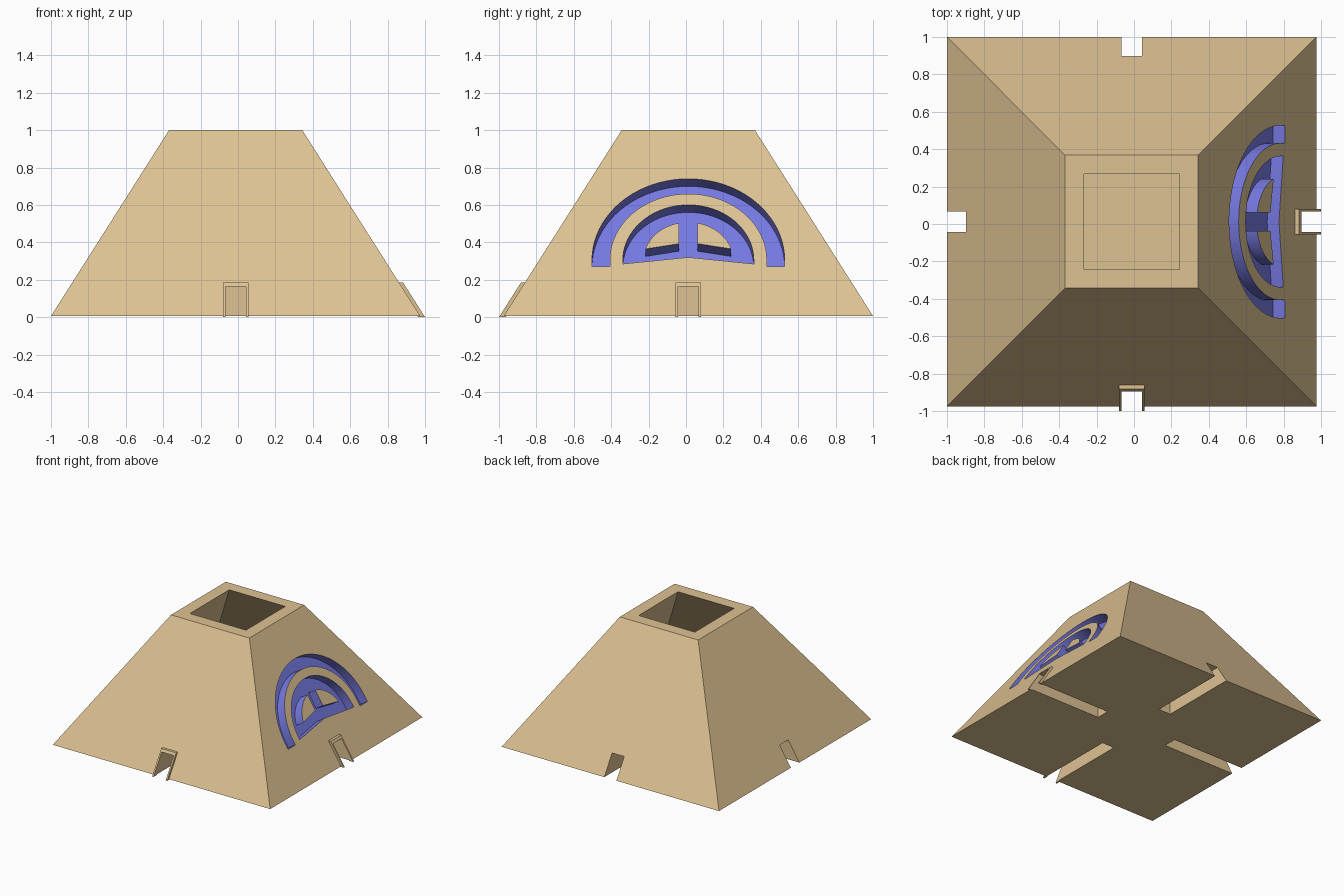
import bpy, bmesh, math
from mathutils import Vector, Matrix

if "Cube" in bpy.data.objects:
    bpy.data.objects.remove(bpy.data.objects["Cube"])

CX, CY = -0.0125, 0.0125          # axis of the building
SLOPE = 0.635                     # horizontal run per unit of height


def half(z):
    """Half width of the sloped walls at height z."""
    return 0.356 + SLOPE * (1 - z)


def material(name, rgb):
    m = bpy.data.materials.new(name)
    m.diffuse_color = (*rgb, 1)
    m.use_nodes = True
    m.node_tree.nodes["Principled BSDF"].inputs["Base Color"].default_value = m.diffuse_color
    return m


MATS = [material("sand", (0.73, 0.54, 0.29)), material("blue", (0.18, 0.19, 0.75))]


def loft(name, lower, upper, mat=0):
    """Closed solid between two matching outlines."""
    bm = bmesh.new()
    a = [bm.verts.new(p) for p in lower]
    b = [bm.verts.new(p) for p in upper]
    n = len(a)
    bm.faces.new(a)
    bm.faces.new(b)
    for i in range(n):
        j = (i + 1) % n
        bm.faces.new((a[i], a[j], b[j], b[i]))
    bmesh.ops.recalc_face_normals(bm, faces=bm.faces)
    me = bpy.data.meshes.new(name)
    bm.to_mesh(me)
    bm.free()
    for m in MATS:
        me.materials.append(m)
    for p in me.polygons:
        p.material_index = mat
    ob = bpy.data.objects.new(name, me)
    bpy.context.collection.objects.link(ob)
    return ob


def square(h, z):
    return [(CX + sx * h, CY + sy * h, z) for sx, sy in ((-1, -1), (1, -1), (1, 1), (-1, 1))]


def cut(ob, cutter):
    """Subtract cutter from ob and discard it."""
    mod = ob.modifiers.new("cut", 'BOOLEAN')
    mod.operation = 'DIFFERENCE'
    mod.solver = 'EXACT'
    mod.object = cutter
    bpy.context.view_layer.objects.active = ob
    bpy.ops.object.modifier_apply(modifier=mod.name)
    bpy.data.objects.remove(cutter, do_unlink=True)


def around(points, angle):
    """Turn points given for the front side about the building axis."""
    r = Matrix.Rotation(angle, 3, 'Z')
    return [r @ Vector(p) + Vector((CX, CY, 0)) for p in points]


# sloped body with a hollow following the walls
body = loft("sloped_body", square(half(0.005), 0.005), square(half(1), 1))
cut(body, loft("hollow", square(half(0.2) - 0.101, 0.2), square(half(1.1) - 0.101, 1.1)))

# doorway slot in each side
for k in range(4):
    lo, hi = ([(-0.055, -1.2, z), (0.055, -1.2, z), (0.055, -0.33, z), (-0.055, -0.33, z)]
              for z in (-0.1, 0.165))
    cut(body, loft("slot", around(lo, k * math.pi / 2), around(hi, k * math.pi / 2)))

# door frames on the front and right sides, leaning with the wall
U_SHAPE = [(-0.068, 0), (-0.068, 0.185), (0.068, 0.185), (0.068, 0),
           (0.055, 0), (0.055, 0.165), (-0.055, 0.165), (-0.055, 0)]
for name, ang in (("front_door_frame", 0), ("right_door_frame", math.pi / 2)):
    outer = [(x, -half(z) - 0.0215, z) for x, z in U_SHAPE]
    inner = [(x, -half(z) + 0.015, z) for x, z in U_SHAPE]
    loft(name, around(inner, ang), around(outer, ang))

# frame lying in the right wall, for the recessed arches
UP = Vector((-SLOPE, 0, 1)).normalized()
OUT = Vector((1, 0, SLOPE)).normalized()
ORIGIN = Vector((CX + half(0.305), CY, 0.305))


def wall_prism(outline, low=-0.075, high=0.06):
    def place(w):
        return [ORIGIN + Vector((0, u, 0)) + UP * v + OUT * w for u, v in outline]
    return loft("wall_cutter", place(low), place(high), 1)


def arc(r, a0, a1, n=40):
    return [(r * math.cos(a0 + (a1 - a0) * i / n), r * math.sin(a0 + (a1 - a0) * i / n))
            for i in range(n + 1)]


# outer arch groove
leg = -0.041
outer_arch = ([(0.515, leg)] + arc(0.515, 0, math.pi) + [(-0.515, leg), (-0.42, leg)]
              + arc(0.42, math.pi, 0) + [(0.42, leg)])
cut(body, wall_prism(outer_arch))

# inner half-round groove with two raised islands
inner_arch = wall_prism([(0.35, -0.024)] + arc(0.35, 0, math.pi) + [(-0.35, -0.024), (0, 0.018)])
island = arc(0.24, 0.30, math.acos(0.05 / 0.24), 20) + [(0.05, 0.104)]
for s in (1, -1):
    cut(inner_arch, wall_prism([(s * u, v) for u, v in island], -0.2, 0.2))
cut(body, inner_arch)

# smooth the curved groove walls, keep all edges crisp
bpy.ops.object.select_all(action='DESELECT')
body.select_set(True)
bpy.context.view_layer.objects.active = body
bpy.ops.object.shade_smooth_by_angle(angle=math.radians(25))
